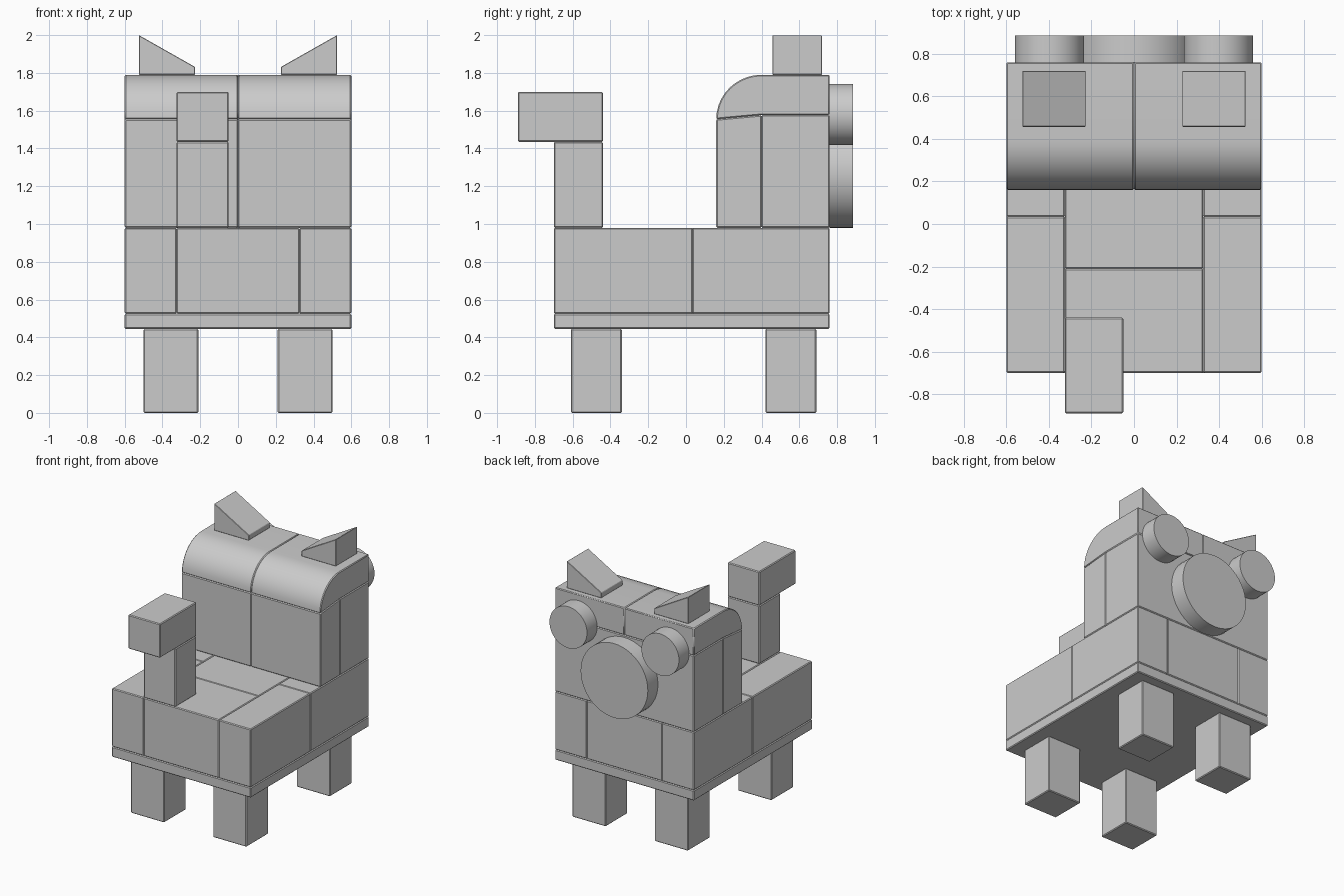
import bpy, bmesh, math

if "Cube" in bpy.data.objects:
    bpy.data.objects.remove(bpy.data.objects["Cube"])

def finish(name, bm, bevel=0.006, smooth=False):
    bmesh.ops.recalc_face_normals(bm, faces=bm.faces[:])
    me = bpy.data.meshes.new(name)
    bm.to_mesh(me)
    bm.free()
    ob = bpy.data.objects.new(name, me)
    bpy.context.collection.objects.link(ob)
    if bevel:
        mod = ob.modifiers.new("soft_edge", 'BEVEL')
        mod.width = bevel
        mod.limit_method = 'ANGLE'
        mod.angle_limit = math.radians(40)
    if smooth:
        bpy.ops.object.select_all(action='DESELECT')
        ob.select_set(True)
        bpy.context.view_layer.objects.active = ob
        bpy.ops.object.shade_smooth_by_angle(angle=math.radians(30))
    return ob

def prism(name, pts, axis, a, b, smooth=False, bevel=0.006):
    """Extrude a 2D profile along x (profile in y,z) or y (profile in x,z)."""
    bm = bmesh.new()
    def co(p, t):
        return (t, p[0], p[1]) if axis == 'x' else (p[0], t, p[1])
    lo = [bm.verts.new(co(p, a)) for p in pts]
    hi = [bm.verts.new(co(p, b)) for p in pts]
    bm.faces.new(lo)
    bm.faces.new(hi)
    n = len(pts)
    for i in range(n):
        j = (i + 1) % n
        bm.faces.new((lo[i], lo[j], hi[j], hi[i]))
    return finish(name, bm, bevel, smooth)

def block(name, x, y, z):
    return prism(name, [(y[0], z[0]), (y[1], z[0]), (y[1], z[1]), (y[0], z[1])], 'x', *x)

def disc(name, x, z, r):
    pts = [(x + r * math.cos(2 * math.pi * i / 48), z + r * math.sin(2 * math.pi * i / 48))
           for i in range(48)]
    return prism(name, pts, 'y', 0.76, 0.885, smooth=True, bevel=0)

def side(s, a, b):
    return tuple(sorted((s * a, s * b)))

# belly plate and centre body blocks
block("belly_plate", (-0.6, 0.6), (-0.70, 0.76), (0.445, 0.525))
for n, y in (("front", (-0.70, -0.21)), ("middle", (-0.21, 0.28)), ("rear", (0.28, 0.76))):
    block("body_centre_" + n, (-0.325, 0.325), y, (0.525, 0.98))

# head block on the face side
block("face_block", (-0.6, 0.6), (0.40, 0.76), (0.98, 1.577))

# rounded head profile (y, z)
curve = [(0.40 - 0.24 * math.cos(t), 1.555 + 0.235 * math.sin(t))
         for t in (math.pi / 2 * i / 10 for i in range(11))]
head = curve + [(0.76, 1.79), (0.76, 1.577), (0.40, 1.577)]

for s, n in ((-1, "left"), (1, "right")):
    # legs
    for y, e in (((-0.61, -0.34), "front"), ((0.42, 0.69), "back")):
        block(f"{e}_leg_{n}", side(s, 0.21, 0.50), y, (0.0, 0.445))
    # body sides
    block("body_side_front_" + n, side(s, 0.325, 0.6), (-0.70, 0.035), (0.525, 0.98))
    block("body_side_back_" + n, side(s, 0.325, 0.6), (0.035, 0.76), (0.525, 0.98))
    # head halves
    prism("neck_" + n, [(0.16, 0.98), (0.40, 0.98), (0.40, 1.577), (0.16, 1.555)],
          'x', *side(s, 0, 0.6))
    prism("head_top_" + n, head, 'x', *side(s, 0, 0.6), smooth=True)
    # ear wedge
    prism("ear_" + n, [(s * 0.228, 1.79), (s * 0.525, 1.79), (s * 0.525, 2.0), (s * 0.228, 1.832)],
          'y', 0.457, 0.72, bevel=0.003)
    # eye
    disc("eye_" + n, s * 0.397, 1.58, 0.162)

# snout disc
disc("snout", 0, 1.27, 0.29)

# tail
block("tail_post", (-0.325, -0.05), (-0.70, -0.44), (0.98, 1.435))
block("tail_tip", (-0.325, -0.05), (-0.89, -0.44), (1.435, 1.70))
